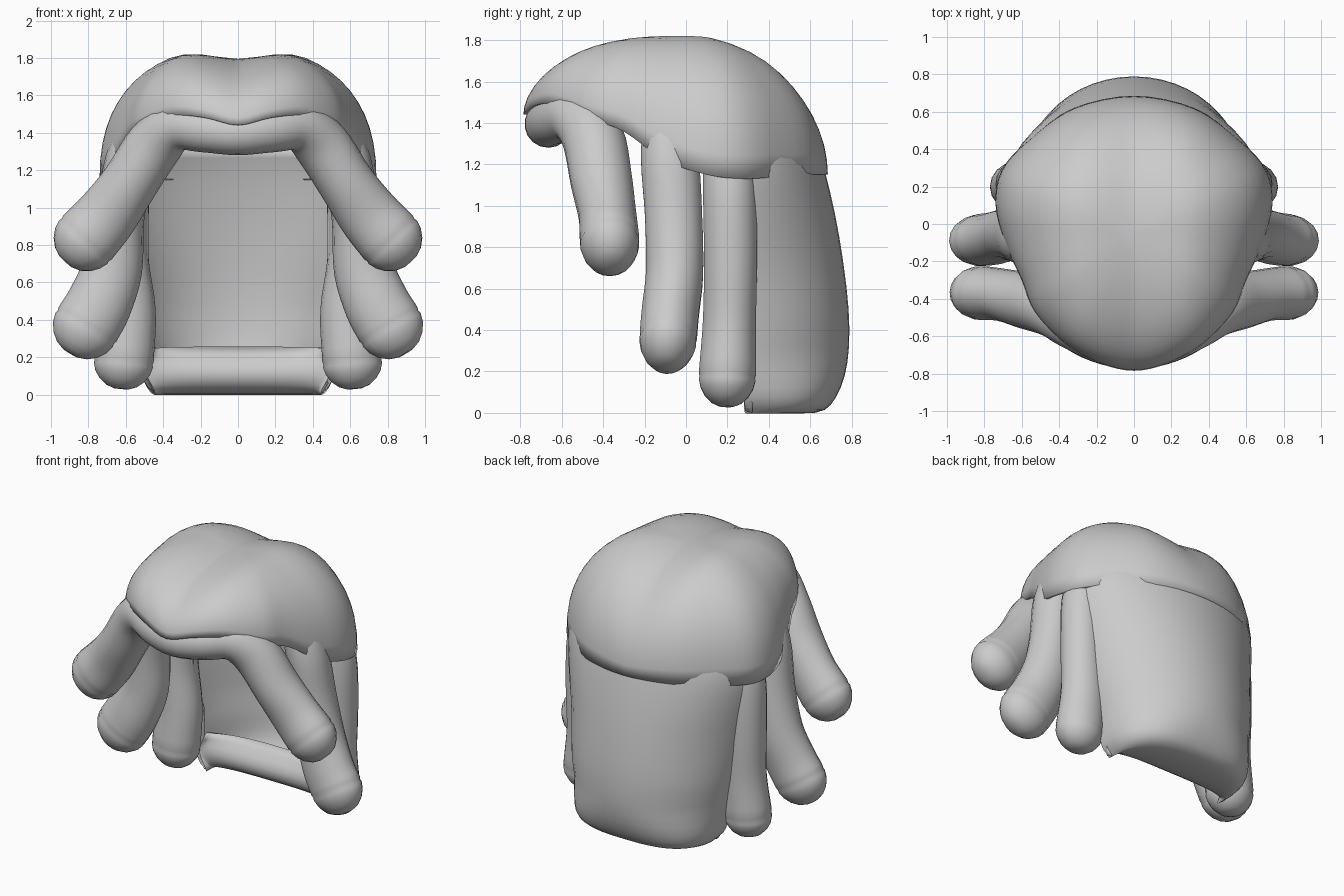
import bpy, bmesh, math
from mathutils import Vector

old = bpy.data.objects.get("Cube")
if old:
    bpy.data.objects.remove(old, do_unlink=True)

grey = bpy.data.materials.new("soft_grey")
grey.use_nodes = True
tone = (0.6, 0.6, 0.6, 1)
grey.diffuse_color = tone
grey.node_tree.nodes["Principled BSDF"].inputs["Base Color"].default_value = tone


def spline(points, steps, loop=False):
    """Catmull-Rom curve through the points."""
    p = [Vector(q) for q in points]
    if loop:
        p = [p[-1]] + p + p[:2]
    else:
        p = [2 * p[0] - p[1]] + p + [2 * p[-1] - p[-2]]
    out = []
    for a, b, c, d in zip(p, p[1:], p[2:], p[3:]):
        for i in range(steps):
            t = i / steps
            out.append(0.5 * (2 * b + (c - a) * t + (2 * a - 5 * b + 4 * c - d) * t ** 2
                              + (3 * b - a - 3 * c + d) * t ** 3))
    return out if loop else out + [p[-2]]


def flip(v):
    return Vector((-v[0], v[1], v[2]))


def loft(name, rows, closed, ends=False, thickness=0):
    """Skin rows of points into one smooth object."""
    bm = bmesh.new()
    grid = [[bm.verts.new(p) for p in row] for row in rows]
    n = len(rows[0])
    for r, s in zip(grid, grid[1:]):
        for i in range(n if closed else n - 1):
            j = (i + 1) % n
            bm.faces.new((r[i], r[j], s[j], s[i]))
    if ends:
        bm.faces.new(grid[0])
        bm.faces.new(grid[-1])
    bmesh.ops.remove_doubles(bm, verts=bm.verts, dist=0.0005)
    bmesh.ops.recalc_face_normals(bm, faces=bm.faces)
    mesh = bpy.data.meshes.new(name)
    bm.to_mesh(mesh)
    bm.free()
    mesh.materials.append(grey)
    ob = bpy.data.objects.new(name, mesh)
    bpy.context.collection.objects.link(ob)
    bpy.ops.object.select_all(action='DESELECT')
    ob.select_set(True)
    bpy.context.view_layer.objects.active = ob
    bpy.ops.object.shade_smooth_by_angle(angle=math.radians(60))
    if thickness:
        mod = ob.modifiers.new("thickness", 'SOLIDIFY')
        mod.thickness = thickness
        mod.offset = 0


def ring(centre, tangent, across, depth, sides=18):
    t = tangent.normalized()
    b = Vector((0, 1, 0))
    b = (b - t * b.dot(t)).normalized()
    n = t.cross(b)
    turns = [math.tau * i / sides for i in range(sides)]
    return [centre + n * across * math.cos(a) + b * depth * math.sin(a) for a in turns]


def tip(centre, tangent, across, depth):
    """Creased, rounded end of a lock: length and scale of each ring."""
    t = tangent.normalized()
    shape = [(0.1, 0.97), (0.2, 0.99), (0.45, 0.92), (0.7, 0.76), (0.9, 0.52), (1.0, 0.25)]
    return [ring(centre + t * across * l, t, across * s, depth * s) for l, s in shape]


def lock(path, sizes):
    """Rings of a lock from root to tip; sizes hold across and depth radii."""
    pts = spline(path, 4)
    rad = spline([(a, b, 0) for a, b in sizes], 4)
    rows = []
    for i, p in enumerate(pts):
        t = pts[min(i + 1, len(pts) - 1)] - pts[max(i - 1, 0)]
        rows.append(ring(p, t, rad[i].x, rad[i].y))
    return rows + tip(pts[-1], t, rad[-1].x, rad[-1].y)


# Crown: dome from a raised pole down to a sloping rim
half = [(0, -.775, 1.44), (.18, -.735, 1.48), (.36, -.635, 1.49), (.52, -.47, 1.42),
        (.59, -.3, 1.36), (.68, -.1, 1.22), (.73, .1, 1.15), (.7, .28, 1.13),
        (.56, .44, 1.14), (.32, .61, 1.15), (0, .675, 1.15)]
rim = spline(half + [flip(p) for p in half[-2:0:-1]], 4, loop=True)
pole = Vector((0, -.05, 1.785))
rows = []
for k in range(15):
    a = math.pi / 2 * k / 14
    row = []
    for r in rim:
        d = r - pole
        power = 2 / (2 + 0.35 * min(1, abs(d.x) / 0.6))
        h = math.sin(a) ** power
        v = max(0, math.cos(a)) ** power
        p = Vector((d.x * h, pole.y + d.y * h, r.z - d.z * v))
        s = min(1, abs(p.x) / 0.36)
        p.z += 0.065 * s * s * (3 - 2 * s) * v
        row.append(p)
    rows.append(row)
loft("crown", rows, True, thickness=0.02)

# Back sheet: U-shaped sections curling under at the hem
# Each section: height, half width, back y
sections = spline([(1.32, .66, .61), (1.15, .69, .665), (.85, .65, .73), (.5, .58, .775),
                   (.25, .53, .77), (.08, .5, .715), (.01, .45, .62), (.03, .45, .37),
                   (.13, .49, .31), (.25, .45, .4)], 3)
rows = []
for z, w, back in sections:
    low = min(1, max(0, (0.75 - z) / 0.35))
    hem = min(1, max(0, (0.3 - z) / 0.25))
    edge = min(.16 + .13 * low, back - 0.02)
    power = 1 - 0.3 * hem
    row = []
    for j in range(25):
        a = math.pi * (j / 24 - 0.5)
        x = w * math.copysign(abs(math.sin(a)) ** power, a)
        row.append(Vector((x, edge + (back - edge) * abs(math.cos(a)) ** power, z)))
    fold = Vector((min(w, .48), edge + .03, z))
    rows.append([flip(fold)] + row + [fold])
loft("back_sheet", rows, False, thickness=0.02)

# Fringe roll: runs from one front lock across the brow into the other
right = lock([(-.18, -.63, 1.415), (0, -.665, 1.395), (.18, -.63, 1.415), (.33, -.54, 1.43),
              (.45, -.45, 1.33), (.58, -.41, 1.13), (.7, -.38, .96), (.805, -.37, .84)],
             [(.12, .115), (.115, .115), (.12, .115), (.13, .13), (.15, .15),
              (.15, .15), (.165, .14), (.175, .145)])[4:]
left = [[flip(p) for p in row] for row in right[:0:-1]]
loft("fringe_and_front_locks", left + right, True, ends=True)

# Side locks, mirrored
side_locks = {
    "middle_lock": ([(.5, -.1, 1.5), (.58, -.08, 1.25), (.63, -.06, .95),
                     (.67, -.055, .68), (.74, -.075, .49), (.805, -.085, .375)],
                    [(.1, .1), (.13, .14), (.13, .14), (.16, .14), (.175, .14), (.18, .14)]),
    "rear_lock": ([(.54, .2, 1.4), (.6, .21, 1.1), (.61, .215, .75), (.59, .21, .45), (.61, .2, .19)],
                  [(.1, .12), (.13, .13), (.13, .13), (.15, .13), (.16, .14)]),
}
for name, (path, sizes) in side_locks.items():
    rows = lock(path, sizes)
    loft("left_" + name, rows, True, ends=True)
    loft("right_" + name, [[flip(p) for p in row] for row in rows], True, ends=True)
